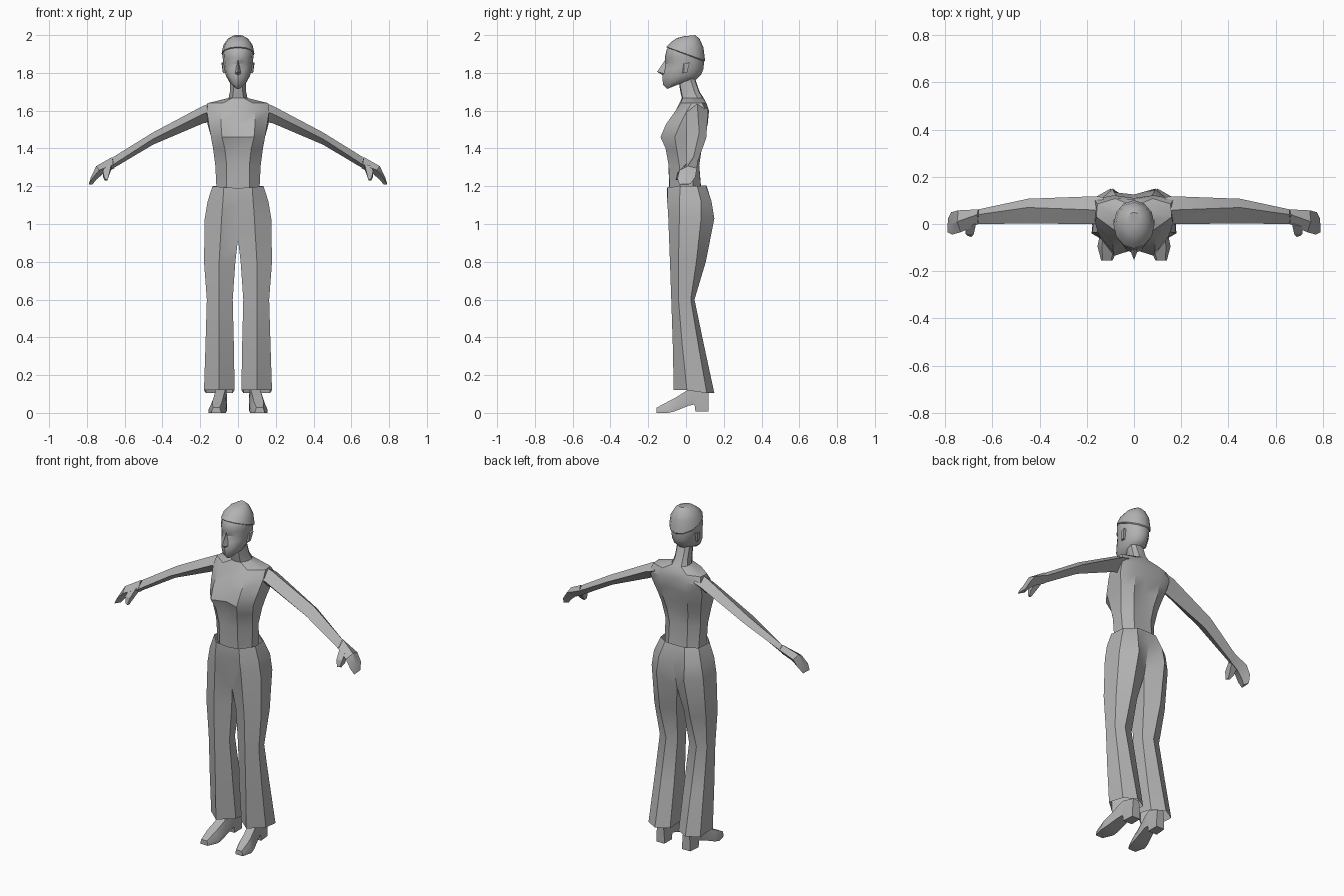
import bpy, bmesh, math

grey = bpy.data.materials.new("plain grey")
grey.diffuse_color = (0.45, 0.45, 0.45, 1)


def build(name, verts, faces, mirror=False, angle=30):
    """Mesh object from points and faces, optionally mirrored and welded on x = 0."""
    bm = bmesh.new()
    for s in ((1, -1) if mirror else (1,)):
        vs = [bm.verts.new((s * x, y, z)) for x, y, z in verts]
        for f in faces:
            bm.faces.new([vs[i] for i in (f if s > 0 else f[::-1])])
    bmesh.ops.remove_doubles(bm, verts=bm.verts, dist=0.0005)
    bmesh.ops.recalc_face_normals(bm, faces=bm.faces)
    me = bpy.data.meshes.new(name)
    bm.to_mesh(me)
    bm.free()
    me.materials.append(grey)
    ob = bpy.data.objects.new(name, me)
    bpy.context.collection.objects.link(ob)
    bpy.ops.object.select_all(action='DESELECT')
    ob.select_set(True)
    bpy.context.view_layer.objects.active = ob
    bpy.ops.object.shade_smooth_by_angle(angle=math.radians(angle))
    return ob


def bridge(a, b, n, closed=True):
    return [(a + i, a + (i + 1) % n, b + (i + 1) % n, b + i)
            for i in range(n if closed else n - 1)]


def loft(name, rings, caps=(True, True), mirror=False, angle=30):
    n = len(rings[0])
    verts = [p for r in rings for p in r]
    faces = [f for k in range(len(rings) - 1) for f in bridge(k * n, k * n + n, n)]
    if caps[0]:
        faces.append(tuple(range(n))[::-1])
    if caps[1]:
        faces.append(tuple(range(len(verts) - n, len(verts))))
    return build(name, verts, faces, mirror, angle)


# Trousers: hexagonal legs (front, outer front, outer back, back, inner back, inner front)
leg = []
for z, yf, yof, yob, yb, xo, xi in (
        (0.12, -0.065, 0.005, 0.11, 0.15, 0.18, 0.018),
        (0.36, -0.07, -0.02, 0.065, 0.095, 0.172, 0.022),
        (0.60, -0.078, -0.04, 0.025, 0.045, 0.165, 0.028),
        (0.80, -0.085, -0.04, 0.055, 0.105, 0.18, 0.014)):
    xm = 0.1
    drop = 0.015 if z < 0.2 else 0
    leg += [(xm, yf, z), (xo, yof, z), (xo - 0.01, yob, z - drop),
            (xm, yb, z - drop), (xi + 0.01, yob, z - drop), (xi, yof, z)]
# Leg tops run up to the hip creases, inner edges meet at the crotch
leg += [(0.085, -0.095, 1.06), (0.176, -0.035, 1.03), (0.17, 0.08, 1.03),
        (0.09, 0.15, 1.03), (0, 0.085, 0.94), (0, -0.055, 0.92)]
faces = [f for k in range(4) for f in bridge(k * 6, k * 6 + 6, 6)]
hip = [(0, -0.098, 1.12), (0.08, -0.1, 1.12), (0.161, -0.035, 1.12),
       (0.155, 0.08, 1.12), (0.085, 0.135, 1.12), (0, 0.125, 1.12)]
waist = [(0, -0.1, 1.19), (0.075, -0.097, 1.195), (0.135, -0.03, 1.2),
         (0.125, 0.06, 1.2), (0.065, 0.105, 1.205), (0, 0.108, 1.205)]
faces += [(29, 24, 31, 30), (24, 25, 32, 31), (25, 26, 33, 32),
          (26, 27, 34, 33), (27, 28, 35, 34)] + bridge(30, 36, 6, False)
build("trousers", leg + hip + waist, faces, mirror=True, angle=28)

# Torso and neck: half outline per height (centre front, bust, side front, side back, blade, centre back)
torso = []
for z, cf, fx, fy, sx, sy, tx, ty, bx, by, cb in (
        (1.17, -0.09, 0.06, -0.085, 0.113, -0.03, 0.11, 0.04, 0.06, 0.08, 0.082),
        (1.31, -0.088, 0.06, -0.092, 0.12, -0.035, 0.115, 0.03, 0.06, 0.07, 0.066),
        (1.40, -0.093, 0.07, -0.108, 0.132, -0.05, 0.128, 0.045, 0.07, 0.083, 0.074),
        (1.46, -0.108, 0.085, -0.135, 0.143, -0.06, 0.142, 0.06, 0.08, 0.1, 0.085),
        (1.53, -0.09, 0.09, -0.105, 0.155, -0.03, 0.162, 0.08, 0.085, 0.115, 0.1),
        (1.60, -0.055, 0.09, -0.055, 0.165, 0.005, 0.168, 0.105, 0.085, 0.122, 0.11),
        (1.64, -0.035, 0.08, -0.028, 0.16, 0.03, 0.155, 0.085, 0.08, 0.108, 0.105),
        (1.667, -0.022, 0.03, -0.017, 0.05, 0.02, 0.05, 0.06, 0.03, 0.088, 0.093),
        (1.70, -0.03, 0.025, -0.025, 0.043, 0.01, 0.042, 0.045, 0.025, 0.068, 0.072),
        (1.78, -0.042, 0.025, -0.038, 0.04, -0.015, 0.04, 0.02, 0.025, 0.04, 0.045)):
    half = [(fx, fy, z), (sx, sy, z), (tx, ty, z), (bx, by, z)]
    torso.append([(0, cf, z)] + half + [(0, cb, z)]
                 + [(-x, y, h) for x, y, h in half[::-1]])
loft("torso_and_neck", torso, angle=32)

# Arms: four-sided (front, top, back, bottom), flattening into the hands
arm = [[(x, y, z) for y, z in ring] for x, ring in (
    (0.13, ((0.0, 1.60), (0.055, 1.645), (0.115, 1.61), (0.05, 1.54))),
    (0.18, ((0.0, 1.585), (0.06, 1.628), (0.117, 1.595), (0.05, 1.535))),
    (0.45, ((0.002, 1.45), (0.07, 1.485), (0.107, 1.455), (0.055, 1.42))),
    (0.66, ((0.0, 1.315), (0.04, 1.355), (0.062, 1.33), (0.03, 1.295))))]
hand = [[(0.66, 0.0, 1.315), (0.665, 0.04, 1.355), (0.66, 0.062, 1.33), (0.655, 0.03, 1.295)],
        [(0.735, -0.035, 1.285), (0.75, 0.01, 1.307), (0.745, 0.058, 1.295), (0.715, 0.02, 1.265)],
        [(0.772, -0.045, 1.24), (0.778, 0.0, 1.25), (0.775, 0.05, 1.25), (0.75, 0.01, 1.235)],
        [(0.79, -0.035, 1.21), (0.79, 0.0, 1.212), (0.788, 0.025, 1.212), (0.772, 0.0, 1.208)]]
thumb = [[(0.67, 0.0, 1.32), (0.71, -0.01, 1.305), (0.71, 0.02, 1.28), (0.67, 0.02, 1.29)],
         [(0.68, -0.045, 1.275), (0.715, -0.04, 1.275), (0.715, -0.015, 1.25), (0.685, -0.015, 1.25)],
         [(0.69, -0.055, 1.235), (0.705, -0.05, 1.238), (0.705, -0.035, 1.23), (0.692, -0.035, 1.23)]]
loft("arms", arm, caps=(True, False), mirror=True)
loft("hands", hand, caps=(False, True), mirror=True)
loft("thumbs", thumb, mirror=True)


# Head and hair: twelve-sided rings given by front/back height, front/back depth, half width
def oval(zf, zb, yf, yb, rx, n=12):
    ring = []
    for i in range(n):
        a = 2 * math.pi * i / n
        t = (1 - math.cos(a)) / 2
        y = yf + (yb - yf) * t
        if 1.84 < zf < 1.86 and i in (1, n - 1):
            y += 0.014  # eye sockets
        ring.append((rx * math.sin(a), y, zf + (zb - zf) * t))
    return ring


loft("head", [oval(*r) for r in (
    (1.715, 1.755, -0.10, 0.0, 0.022),
    (1.738, 1.765, -0.122, 0.055, 0.046),
    (1.78, 1.79, -0.125, 0.08, 0.064),
    (1.82, 1.82, -0.116, 0.092, 0.073),
    (1.85, 1.85, -0.108, 0.095, 0.078),
    (1.88, 1.88, -0.112, 0.096, 0.081),
    (1.92, 1.92, -0.104, 0.094, 0.082),
    (1.96, 1.955, -0.078, 0.08, 0.066),
    (1.982, 1.98, -0.04, 0.055, 0.04))], angle=40)
loft("hair_cap", [oval(*r) for r in (
    (1.935, 1.86, -0.102, 0.097, 0.083),
    (1.938, 1.865, -0.104, 0.101, 0.087),
    (1.962, 1.935, -0.081, 0.092, 0.077),
    (1.985, 1.98, -0.048, 0.072, 0.052),
    (1.994, 2.0, -0.01, 0.05, 0.025))], angle=40)
build("nose", [(0, -0.11, 1.87), (0.018, -0.108, 1.795), (0, -0.153, 1.806),
               (0, -0.12, 1.785)],
      [(0, 1, 2), (1, 3, 2)], mirror=True)
loft("ears", [[(0.068, -0.02, 1.80), (0.068, 0.005, 1.80), (0.072, 0.02, 1.855), (0.072, -0.015, 1.85)],
              [(0.078, -0.012, 1.80), (0.08, 0.005, 1.80), (0.088, 0.02, 1.855), (0.084, -0.01, 1.85)]],
     mirror=True)

# Shoes: sections from toe to heel (depth, centre x, half width, top width, top, bottom)
shoe = []
for y, cx, w, tw, top, bot in (
        (-0.155, 0.115, 0.024, 0.018, 0.028, 0.0),
        (-0.095, 0.11, 0.045, 0.026, 0.06, 0.0),
        (-0.06, 0.105, 0.043, 0.025, 0.078, 0.008),
        (0.015, 0.092, 0.034, 0.025, 0.125, 0.038),
        (0.045, 0.088, 0.03, 0.026, 0.135, 0.045),
        (0.05, 0.088, 0.03, 0.026, 0.135, 0.008),
        (0.12, 0.085, 0.026, 0.02, 0.12, 0.008)):
    mid = bot + (top - bot) * 0.35
    shoe.append([(cx - w, y, bot), (cx + w, y, bot), (cx + w, y, mid),
                 (cx + tw, y, top), (cx - tw, y, top), (cx - w, y, mid)])
loft("shoes", shoe, mirror=True)
